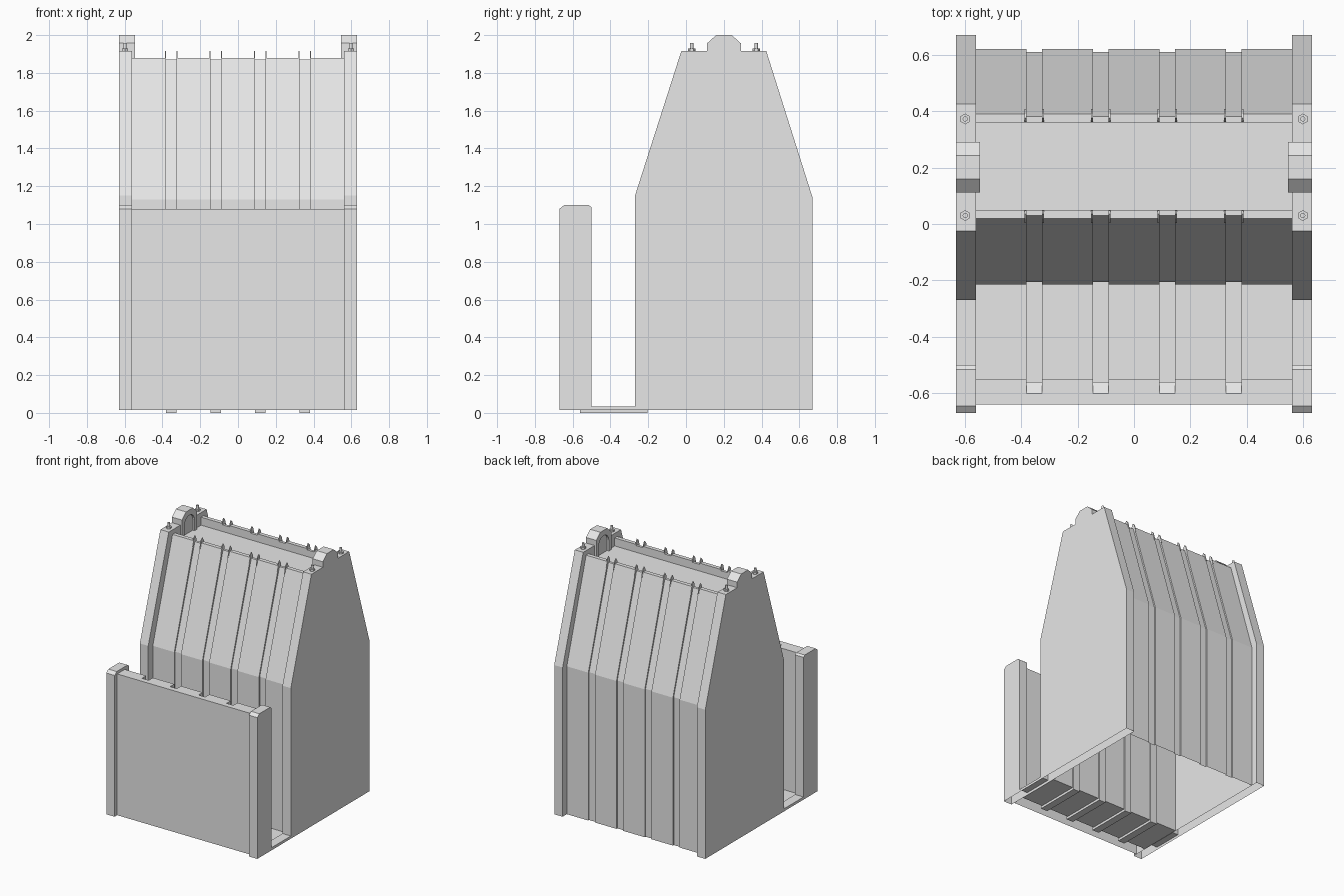
import bpy, bmesh, math

cube = bpy.data.objects.get("Cube")
if cube:
    bpy.data.objects.remove(cube, do_unlink=True)

grey = bpy.data.materials.new("light grey")
grey.use_nodes = True
grey.diffuse_color = (0.8, 0.8, 0.8, 1)
grey.node_tree.nodes["Principled BSDF"].inputs["Base Color"].default_value = (0.8, 0.8, 0.8, 1)


def finish(name, bm):
    mesh = bpy.data.meshes.new(name)
    bm.to_mesh(mesh)
    bm.free()
    mesh.materials.append(grey)
    obj = bpy.data.objects.new(name, mesh)
    bpy.context.collection.objects.link(obj)
    return obj


def prism(name, outline, x0, x1, open_bottom=False):
    """Extrude a (y, z) outline along x."""
    bm = bmesh.new()
    face = bm.faces.new([bm.verts.new((x0, y, z)) for y, z in outline])
    out = bmesh.ops.extrude_face_region(bm, geom=[face], use_keep_orig=True)
    moved = [v for v in out["geom"] if isinstance(v, bmesh.types.BMVert)]
    bmesh.ops.translate(bm, verts=moved, vec=(x1 - x0, 0, 0))
    bmesh.ops.recalc_face_normals(bm, faces=bm.faces)
    if open_bottom:
        low = min(z for y, z in outline)
        under = [f for f in bm.faces if all(v.co.z < low + 0.001 for v in f.verts)]
        bmesh.ops.delete(bm, geom=under, context="FACES_ONLY")
    return finish(name, bm)


# Folded sheet: front wall, trough, tower and recessed deck, with four grooves
ridge = [(-0.64, 0.015), (-0.64, 1.08), (-0.60, 1.08), (-0.55, 1.08), (-0.55, 0.018),
         (-0.215, 0.018), (-0.215, 1.13), (0.02, 1.88), (0.05, 1.88), (0.05, 1.82),
         (0.36, 1.82), (0.36, 1.88), (0.39, 1.88), (0.62, 1.13), (0.62, 0.015)]
groove = [(-0.64, 0.015), (-0.64, 1.08), (-0.60, 1.08), (-0.56, 1.05), (-0.56, 0),
          (-0.205, 0), (-0.205, 1.13), (0.03, 1.87), (0.05, 1.87), (0.05, 1.82),
          (0.36, 1.82), (0.36, 1.87), (0.38, 1.87), (0.61, 1.13), (0.61, 0.015)]
groove_centres = [-0.353, -0.118, 0.118, 0.353]
half = 0.028

stations = [(-0.56, ridge)]
for c in groove_centres:
    stations += [(c - half, ridge), (c - half, groove), (c + half, groove), (c + half, ridge)]
stations.append((0.56, ridge))

bm = bmesh.new()
rows = [[bm.verts.new((x, y, z)) for y, z in prof] for x, prof in stations]
for a, b in zip(rows, rows[1:]):
    for i in range(len(ridge) - 1):
        if any((a[k].co - b[k].co).length > 1e-5 for k in (i, i + 1)):
            bm.faces.new((a[i], b[i], b[i + 1], a[i + 1]))
bmesh.ops.remove_doubles(bm, verts=bm.verts, dist=1e-5)
bmesh.ops.dissolve_degenerate(bm, edges=bm.edges, dist=1e-5)
finish("folded_sheet", bm)

# Hollow end panels, open underneath
panel = [(-0.67, 0.015), (-0.67, 1.08), (-0.645, 1.1), (-0.515, 1.1), (-0.5, 1.088),
         (-0.5, 0.035), (-0.27, 0.035), (-0.27, 1.15), (-0.025, 1.915), (0.112, 1.915),
         (0.112, 1.957), (0.16, 2.0), (0.242, 2.0), (0.29, 1.957), (0.29, 1.915),
         (0.425, 1.915), (0.67, 1.14), (0.67, 0.015)]

# Arched collar on the inner side of each top hump
arc = [(0.201 + 0.06 * math.cos(t), 1.9 + 0.06 * math.sin(t))
       for t in [math.pi * k / 12 for k in range(13)]]
collar = ([(0.112, 1.82), (0.112, 1.957), (0.16, 2.0), (0.242, 2.0), (0.29, 1.957),
           (0.29, 1.82), (0.261, 1.82)] + arc + [(0.141, 1.82)])


def bolt(name, x, y):
    bm = bmesh.new()
    for radius, sides, z0, z1 in ((0.019, 6, 1.91, 1.928), (0.009, 12, 1.92, 1.957)):
        out = bmesh.ops.create_cone(bm, cap_ends=True, segments=sides, radius1=radius,
                                    radius2=radius, depth=z1 - z0)
        bmesh.ops.translate(bm, verts=out["verts"], vec=(x, y, (z0 + z1) / 2))
    finish(name, bm)


for side, s in (("left", 1), ("right", -1)):
    prism(side + "_end_panel", panel, s * 0.56, s * 0.63, open_bottom=True)
    prism(side + "_arch_collar", collar, s * 0.545, s * 0.56)
    for place, y in (("front", 0.03), ("back", 0.372)):
        bolt(f"{side}_{place}_bolt", s * 0.598, y)

# Thin fins on both sides of every groove, along both top edges
fin = [(0.003, 1.84), (0.048, 1.84), (0.048, 1.89), (0.035, 1.915), (0.02, 1.9)]
back_fin = [(0.41 - y, z) for y, z in fin]
for n, c in enumerate(groove_centres, 1):
    for s in (-1, 1):
        x = c + s * (half + 0.003)
        prism(f"front_fin_{n}", fin, x - 0.003, x + 0.003)
        prism(f"back_fin_{n}", back_fin, x - 0.003, x + 0.003)
